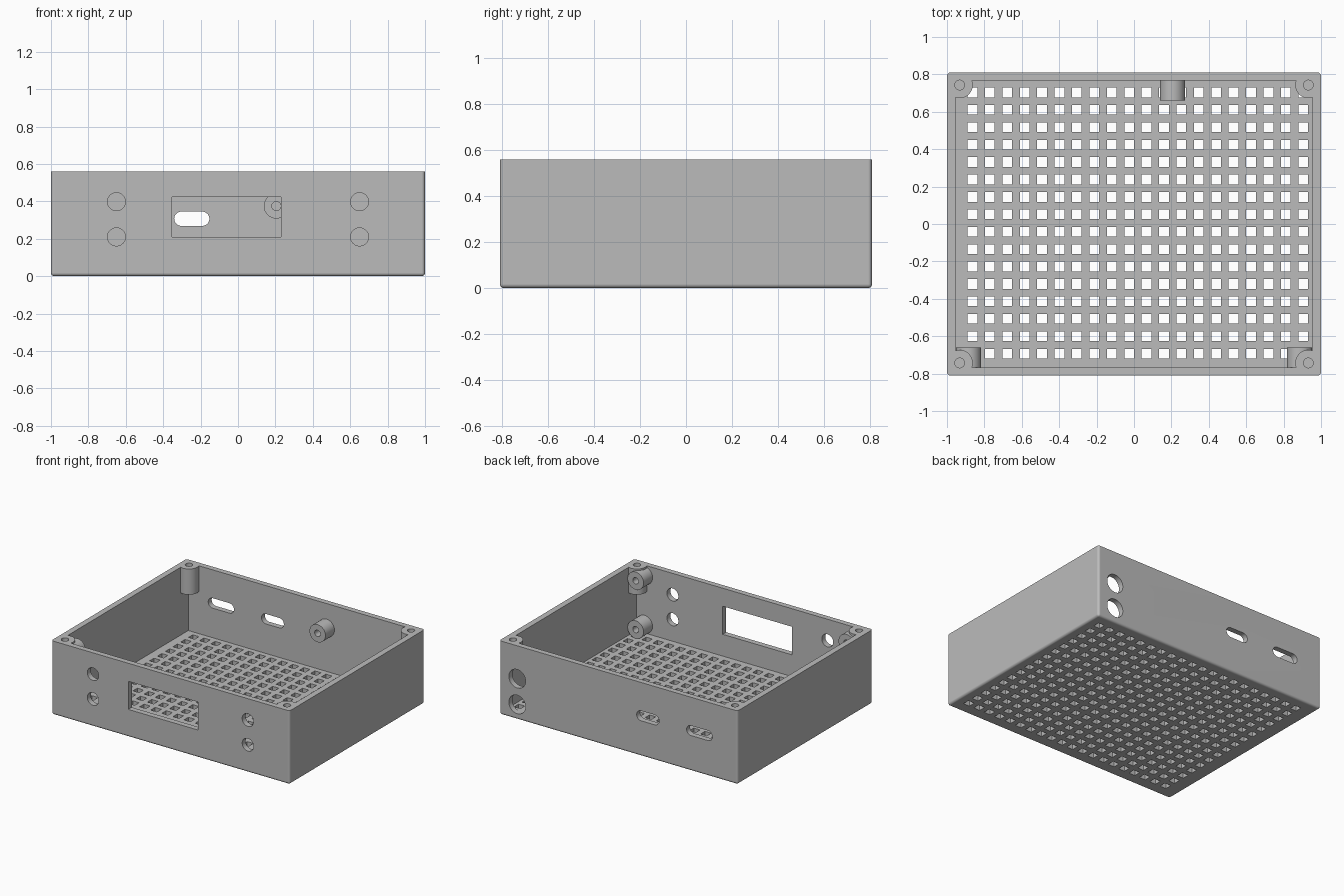
import bpy, bmesh, math
from mathutils import Matrix, Vector, Euler

if "Cube" in bpy.data.objects:
    bpy.data.objects.remove(bpy.data.objects["Cube"])

HX, HY, H = 1.0, 0.81, 0.56           # outer half sizes and height
IX, IY, FLOOR = 0.955, 0.768, 0.045   # inner half sizes and floor level

grey = bpy.data.materials.new("plain grey")
grey.use_nodes = True
grey.diffuse_color = (0.5, 0.5, 0.5, 1)
grey.node_tree.nodes["Principled BSDF"].inputs["Base Color"].default_value = (0.5, 0.5, 0.5, 1)


def box(bm, lo, hi):
    lo, hi = Vector(lo), Vector(hi)
    m = Matrix.LocRotScale((lo + hi) / 2, None, hi - lo)
    return bmesh.ops.create_cube(bm, size=1, matrix=m)["verts"]


def cylinder(bm, centre, radius, length, axis="Z", stretch=0):
    """Cylinder along an axis; stretch widens it along x into a slot."""
    rot = Euler((math.pi / 2 if axis == "Y" else 0, 0, 0))
    verts = bmesh.ops.create_cone(bm, cap_ends=True, segments=48, radius1=radius,
                                  radius2=radius, depth=length,
                                  matrix=Matrix.LocRotScale(centre, rot, None))["verts"]
    for v in verts:
        v.co.x += stretch if v.co.x > centre[0] + 1e-4 else -stretch


def make(name, bm):
    mesh = bpy.data.meshes.new(name)
    bmesh.ops.recalc_face_normals(bm, faces=bm.faces)
    bm.to_mesh(mesh)
    bm.free()
    mesh.materials.append(grey)
    ob = bpy.data.objects.new(name, mesh)
    bpy.context.collection.objects.link(ob)
    return ob


def activate(ob):
    bpy.ops.object.select_all(action="DESELECT")
    ob.select_set(True)
    bpy.context.view_layer.objects.active = ob


def cut(ob, cutter):
    activate(ob)
    mod = ob.modifiers.new("cut", "BOOLEAN")
    mod.operation, mod.solver, mod.object = "DIFFERENCE", "EXACT", cutter
    bpy.ops.object.modifier_apply(modifier=mod.name)


corners = [(sx, sy) for sx in (-1, 1) for sy in (-1, 1)]

# Outer block, rounded everywhere but the rim
bm = bmesh.new()
box(bm, (-HX, -HY, 0), (HX, HY, H))
soft = [e for e in bm.edges if min(v.co.z for v in e.verts) < H / 2]
bmesh.ops.bevel(bm, geom=soft, offset=0.018, segments=4, profile=0.5, affect="EDGES")
case = make("open_case", bm)

# Cavity, leaving a screw post in each corner
bm = bmesh.new()
box(bm, (-IX, -IY, FLOOR), (IX, IY, H + 0.2))
cavity = make("cavity_cutter", bm)
bm = bmesh.new()
for sx, sy in corners:
    cylinder(bm, (sx * 0.932, sy * 0.743, 0.615), 0.07, 0.5)
posts = make("post_cutter", bm)
cut(cavity, posts)

# Screw holes in the posts
bm = bmesh.new()
for sx, sy in corners:
    cylinder(bm, (sx * 0.932, sy * 0.743, 0.5), 0.026, 0.24)
screws = make("screw_cutter", bm)

# Floor vents and wall openings
bm = bmesh.new()
step, half = 0.0931, 0.026
for i in range(20):
    for j in range(16):
        x, y = -0.864 + i * step, -0.693 + j * step
        box(bm, (x - half, y - half, -0.1), (x + half, y + half, FLOOR + 0.005))
box(bm, (-0.354, -0.9, 0.21), (0.23, -0.7, 0.423))
for x in (-0.65, 0.65):
    for z in (0.21, 0.398):
        cylinder(bm, (x, -HY, z), 0.048, 0.2, "Y")
for z in (0.115, 0.31):
    cylinder(bm, (0.85, HY, z), 0.07, 0.2, "Y")
for x, stretch in ((-0.247, 0.056), (-0.68, 0.07)):
    cylinder(bm, (x, HY, 0.307), 0.038, 0.2, "Y", stretch)
openings = make("opening_cutter", bm)

# Horizontal bosses: name, x, z, wall side
bosses = [("back_boss", 0.205, 0.375, 1)]
for side, x in (("left", 0.885), ("right", -0.885)):
    bosses += [(side + "_upper_boss", x, 0.482, -1), (side + "_lower_boss", x, 0.112, -1)]

bm = bmesh.new()
for _, x, z, s in bosses:
    cylinder(bm, (x, s * 0.7, z), 0.024, 0.13, "Y")
bores = make("bore_cutter", bm)

parts = [case]
for name, x, z, s in bosses:
    bm = bmesh.new()
    cylinder(bm, (x, s * 0.719, z), 0.067, 0.118, "Y")
    boss = make(name, bm)
    cut(boss, bores)
    if "upper" in name:
        cut(boss, screws)
    parts.append(boss)

for cutter in (cavity, openings, screws, bores):
    cut(case, cutter)
for cutter in (cavity, posts, openings, screws, bores):
    bpy.data.objects.remove(cutter)

# Smooth the rounds, keep the flats flat
for ob in parts:
    activate(ob)
    bpy.ops.object.shade_smooth_by_angle(angle=math.radians(30))
    ob.modifiers.new("even_normals", "WEIGHTED_NORMAL").keep_sharp = True
